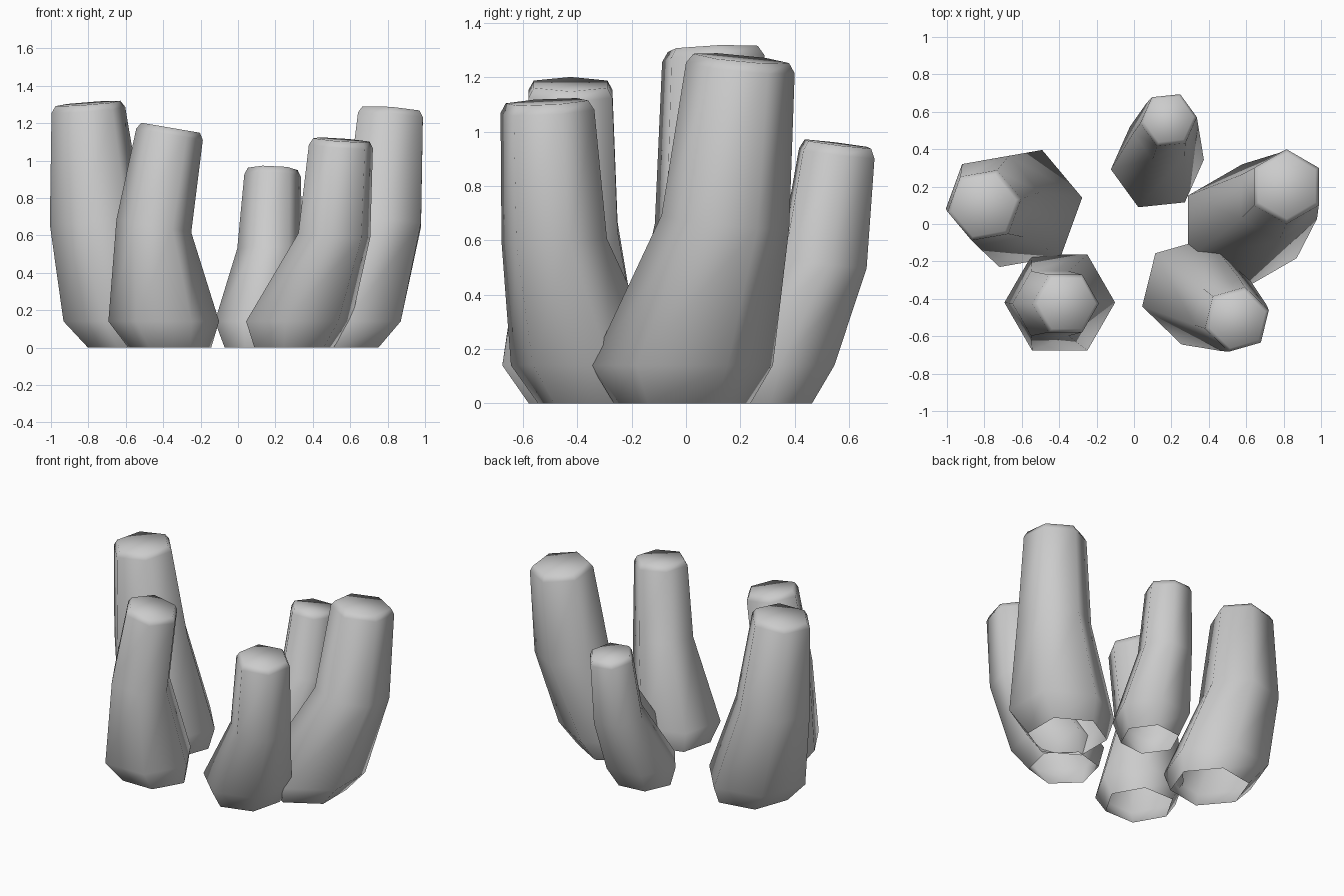
import bpy
import bmesh
from math import cos, sin, radians

SIDES = 6
FOOT_HEIGHT = 0.14

cube = bpy.data.objects.get("Cube")
if cube:
    bpy.data.objects.remove(cube, do_unlink=True)

# Single plain grey for every stalk
grey = bpy.data.materials.new("plain_grey")
grey.use_nodes = True
colour = (0.6, 0.6, 0.6, 1)
grey.diffuse_color = colour
grey.node_tree.nodes["Principled BSDF"].inputs["Base Color"].default_value = colour


def add_ring(bm, centre, radius, turn, slope=(0, 0)):
    """Six-sided ring, tilted by its slope along x and y."""
    x, y, z = centre
    ring = []
    for i in range(SIDES):
        a = radians(turn + i * 360 / SIDES)
        dx, dy = radius * cos(a), radius * sin(a)
        ring.append(bm.verts.new((x + dx, y + dy, z + slope[0] * dx + slope[1] * dy)))
    return ring


def build_stalk(name, turn, foot, bend, tip):
    """Open-bottomed stalk: base, widest foot, bend, shoulder and capped tip."""
    fx, fy, foot_radius = foot
    bx, by, bz, bend_radius = bend
    tx, ty, tz, tip_radius = tip
    # The upper rings stand square to the upper segment
    rise = tz - bz
    slope = ((bx - tx) / rise, (by - ty) / rise)
    lift = 0.035
    cap = (tx - slope[0] * lift, ty - slope[1] * lift, tz + lift)

    bm = bmesh.new()
    rings = [
        add_ring(bm, (fx * 0.92, fy * 0.92, 0), foot_radius * 0.75, turn),
        add_ring(bm, (fx, fy, FOOT_HEIGHT), foot_radius, turn),
        add_ring(bm, (bx, by, bz), bend_radius, turn, slope),
        add_ring(bm, (tx, ty, tz), tip_radius, turn, slope),
        add_ring(bm, cap, tip_radius * 0.88, turn, slope),
    ]
    for low, high in zip(rings, rings[1:]):
        for i in range(SIDES):
            j = (i + 1) % SIDES
            bm.faces.new((low[i], low[j], high[j], high[i]))
    bm.faces.new(rings[-1])
    for face in bm.faces:
        face.smooth = True

    mesh = bpy.data.meshes.new(name)
    bm.to_mesh(mesh)
    bm.free()
    mesh.materials.append(grey)
    stalk = bpy.data.objects.new(name, mesh)
    bpy.context.collection.objects.link(stalk)
    return stalk


# Five stalks around the centre: turn, foot (x, y, r), bend and tip (x, y, z, r)
build_stalk("right_stalk", 10, (-0.605, 0.083, 0.333),
            (-0.755, 0.125, 0.68, 0.255), (-0.8, 0.1, 1.27, 0.2))
build_stalk("front_right_stalk", 0, (-0.397, -0.42, 0.296),
            (-0.45, -0.425, 0.65, 0.2), (-0.366, -0.425, 1.14, 0.178))
build_stalk("front_left_stalk", 16, (0.325, -0.36, 0.293),
            (0.515, -0.485, 0.6, 0.2), (0.55, -0.51, 1.075, 0.178))
build_stalk("left_stalk", 30, (0.58, -0.015, 0.335),
            (0.775, 0.145, 0.67, 0.235), (0.815, 0.2, 1.235, 0.2))
build_stalk("back_stalk", 6, (0.125, 0.318, 0.25),
            (0.17, 0.505, 0.52, 0.175), (0.185, 0.555, 0.92, 0.152))
